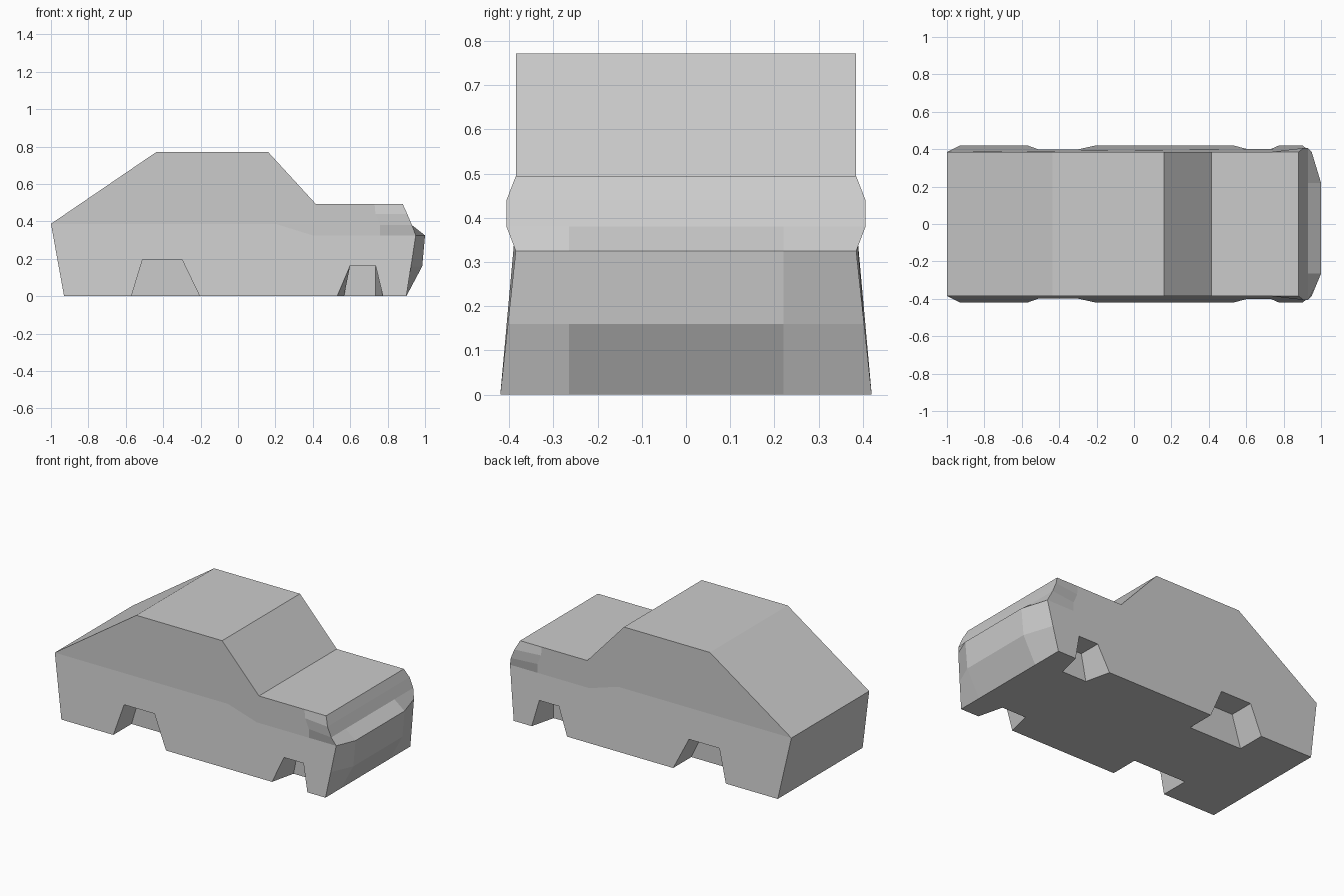
import bpy, bmesh

if "Cube" in bpy.data.objects:
    bpy.data.objects.remove(bpy.data.objects["Cube"])

bm = bmesh.new()
cache = {}


def vert(x, y, z):
    key = (round(x, 4), round(y, 4), round(z, 4))
    if key not in cache:
        cache[key] = bm.verts.new(key)
    return cache[key]


def face(points):
    bm.faces.new([vert(*p) for p in points])


def mirror(points):
    return [(x, -y, z) for x, y, z in points]


W = 0.385                                   # cabin half width


def skirt(x, z):                            # lower side flares outwards to the ground
    return (x, 0.42 - 0.035 * z / 0.325, z)


# Side outline points
tail = skirt(-0.93, 0)
deck = (-1.0, W, 0.387)
roof_back, roof_front = (-0.435, W, 0.772), (0.16, W, 0.772)
cowl = (0.415, W, 0.494)
lamp = [(0.73, W, 0.494), (0.735, W, 0.44), (0.76, W, 0.38), (0.76, W, 0.325)]
crease = [(0.40, W, 0.325), (0.20, W, 0.387)]
nose = [(0.88, W, 0.494), (0.905, 0.406, 0.44), (0.93, 0.406, 0.38),
        (0.95, W, 0.325), skirt(0.925, 0.16), skirt(0.90, 0)]
bumper_x = [0.88, 0.905, 0.93, 1.0, 0.985, 0.90]    # bulging middle of the nose

# Wheel arches: outer rim (x, z) front to back, and inner wall
arches = [
    ([(0.775, 0), (0.735, 0.165), (0.60, 0.165), (0.53, 0)],
     [(0.735, 0), (0.735, 0.165), (0.60, 0.165), (0.567, 0)], 0.26),
    ([(-0.205, 0), (-0.30, 0.197), (-0.51, 0.197), (-0.57, 0)],
     [(-0.205, 0), (-0.30, 0.197), (-0.51, 0.197), (-0.57, 0)], 0.24),
]

# Sides, headlight bulges and arch pockets
rims, floor_half, side_faces = [], [nose[-1]], []
for outer, inner, depth in arches:
    o = [skirt(x, z) for x, z in outer]
    i = [(x, depth, z) for x, z in inner]
    rims += o
    floor_half += [o[0], i[0], i[3], o[3]]
    side_faces.append(i)
    side_faces += [[o[k], o[k + 1], i[k + 1], i[k]] for k in range(3)]
floor_half.append(tail)
side_faces.append([deck, roof_back, roof_front, cowl] + lamp + crease)
side_faces.append([tail, deck] + crease[::-1] + [lamp[3]] + nose[3:] + rims)
side_faces += [[lamp[k], nose[k], nose[k + 1], lamp[k + 1]] for k in range(3)]
for f in side_faces:
    face(f)
    face(mirror(f))

# Floor, tail, rear window, roof, windscreen and bonnet
face(floor_half + mirror(floor_half)[::-1])
for strip in ([tail, deck], [deck, roof_back], [roof_back, roof_front],
              [roof_front, cowl], [cowl, lamp[0]], [lamp[0], nose[0]]):
    if strip[1] != nose[0]:
        face(strip + mirror(strip)[::-1])

# Nose and bumper rows
rows = []
for (x, y, z), bx in zip(nose, bumper_x):
    rows.append([(x, -y, z), (bx, -0.265, z), (bx, 0.22, z), (x, y, z)])
for a, b in zip(rows, rows[1:]):
    for k in range(3):
        face([a[k], a[k + 1], b[k + 1], b[k]])
face([lamp[0], mirror([lamp[0]])[0]] + rows[0])

bmesh.ops.recalc_face_normals(bm, faces=bm.faces)
mesh = bpy.data.meshes.new("car_body")
bm.to_mesh(mesh)
bm.free()
bpy.context.collection.objects.link(bpy.data.objects.new("car_body", mesh))
